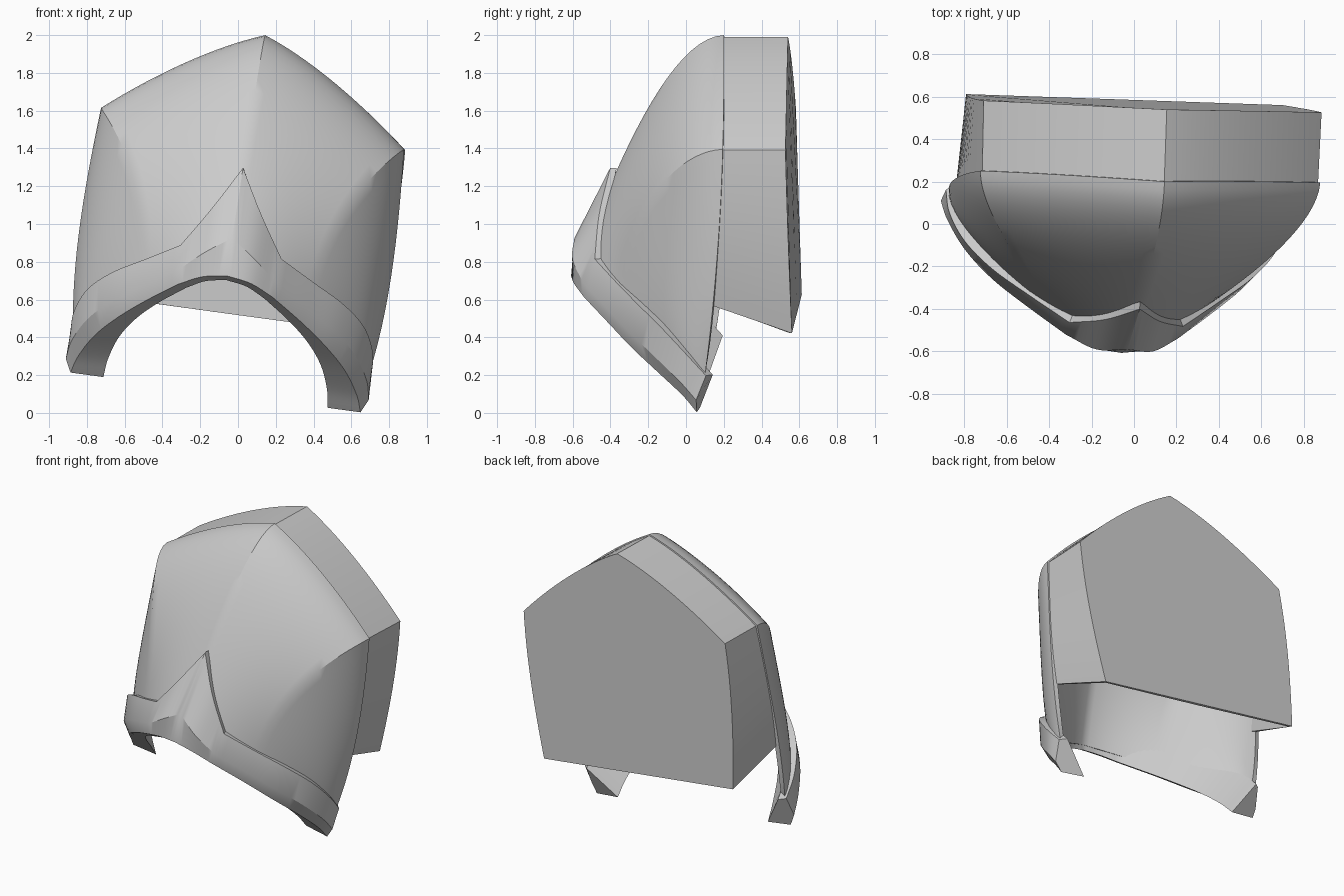
import bpy, bmesh
from math import radians
from mathutils import Vector as V

if "Cube" in bpy.data.objects:
    bpy.data.objects.remove(bpy.data.objects["Cube"])

N = 14  # steps per curve span


def bez(p, t):
    a, b, c, d = p
    s = 1 - t
    return a*s**3 + b*3*s*s*t + c*3*s*t*t + d*t**3


def catmull(pts, n):
    q = [pts[0]*2 - pts[1]] + pts + [pts[-1]*2 - pts[-2]]
    out = []
    for i in range(len(pts) - 1):
        a, b, c, d = q[i:i+4]
        for k in range(n):
            t = k / n
            out.append((b*2 + (c-a)*t + (a*2 - b*5 + c*4 - d)*t*t
                        + (b*3 - a - c*3 + d)*t**3) * 0.5)
    return out + [pts[-1]]


def span7(row):
    """Two cubic spans sharing the shoulder point."""
    return [bez(row[:4], i/N) for i in range(N)] + [bez(row[3:], i/N) for i in range(N+1)]


def build(name, rows, thickness=0, loop=False, cap=None):
    """Skin half-rows of points, mirror them, thicken, and tilt into place."""
    bm = bmesh.new()
    g = [[bm.verts.new(p) for p in r] for r in rows]
    pairs = list(zip(g, g[1:])) + ([(g[-1], g[0])] if loop else [])
    for a, b in pairs:
        for i in range(len(a) - 1):
            bm.faces.new((a[i], b[i], b[i+1], a[i+1]))
    if loop:
        bm.faces.new([r[-1] for r in g])
    if cap:
        bm.faces.new(g[0] + [bm.verts.new(cap)])
    if loop or cap:
        bmesh.ops.recalc_face_normals(bm, faces=bm.faces)
    me = bpy.data.meshes.new(name)
    bm.to_mesh(me)
    bm.free()
    ob = bpy.data.objects.new(name, me)
    bpy.context.collection.objects.link(ob)
    m = ob.modifiers.new("mirror", 'MIRROR')
    m.use_clip = True
    if thickness:
        s = ob.modifiers.new("wall", 'SOLIDIFY')
        s.thickness = thickness
        s.offset = -1
    ob.location = (0, 0, 1)
    ob.rotation_euler = (0, radians(7.8), radians(-2))
    bpy.ops.object.select_all(action='DESELECT')
    ob.select_set(True)
    bpy.context.view_layer.objects.active = ob
    bpy.ops.object.convert(target='MESH')
    bpy.ops.object.shade_smooth_by_angle(angle=radians(28))
    return ob


def vecs(*pts):
    return [V(p) for p in pts]


# front shell: control rows from the rear rim to the lower front edge
ctrl = [
    vecs((0, .205, 1.009), (.27, .215, .91), (.57, .225, .71), (.81, .225, .51),
         (.835, .215, .15), (.86, .18, -.3), (.79, .125, -.70)),
    vecs((0, -.08, 1.0), (.27, -.06, .88), (.58, -.04, .69), (.80, -.02, .50),
         (.80, .02, .12), (.83, .08, -.35), (.79, .115, -.72)),
    vecs((0, -.38, .30), (.14, -.375, .28), (.28, -.36, .21), (.40, -.33, .12),
         (.60, -.24, -.05), (.82, -.07, -.45), (.785, .105, -.74)),
    vecs((0, -.585, -.26), (.17, -.565, -.28), (.33, -.46, -.36), (.45, -.355, -.45),
         (.58, -.24, -.53), (.74, -.05, -.66), (.78, .095, -.77)),
]
cols = [span7(r) for r in ctrl]
rows = [[bez([c[i] for c in cols], j/20) for i in range(2*N+1)] for j in range(21)]
build("front_shell", rows, .03)

# rear box, open to the front and below
back = span7(vecs((0, .545, 1.0), (.27, .55, .90), (.57, .555, .70), (.805, .557, .505),
                  (.825, .565, .15), (.79, .575, -.2), (.755, .585, -.48)))
front = span7(vecs((0, .2, 1.0), (.27, .21, .90), (.57, .215, .70), (.80, .22, .505),
                   (.825, .21, .2), (.84, .19, -.05), (.81, .15, -.32)))
build("rear_box", [back, front], .02, cap=(0, .585, -.48))

# lower band with a pointed front peak and an inward flange
top = vecs((0, -.40, .30), (.13, -.455, .07), (.27, -.475, -.15), (.45, -.355, -.25),
           (.62, -.235, -.345), (.74, -.11, -.45), (.80, .02, -.58), (.805, .13, -.70))
low = vecs((0, -.61, -.277), (.13, -.59, -.30), (.25, -.535, -.355), (.42, -.40, -.47),
           (.56, -.275, -.58), (.67, -.14, -.69), (.745, 0, -.81), (.775, .08, -.90))
flange = vecs((0, -.57, -.30), (.11, -.55, -.32), (.21, -.5, -.37), (.35, -.38, -.47),
              (.46, -.26, -.57), (.54, -.13, -.68), (.585, 0, -.80), (.60, .09, -.90))
mid = [a.lerp(b, .65) + V((a.x*.03, -.055 if a.x < .2 else -.02, 0)) for a, b in zip(top, low)]
inner = [p + V((-p.x*.05, .035, 0)) for p in top]
rails = [catmull(r[:3], 6)[:-1] + catmull(r[2:], 6) for r in (top, mid, low, flange, inner)]
build("lower_band", rails, loop=True)
